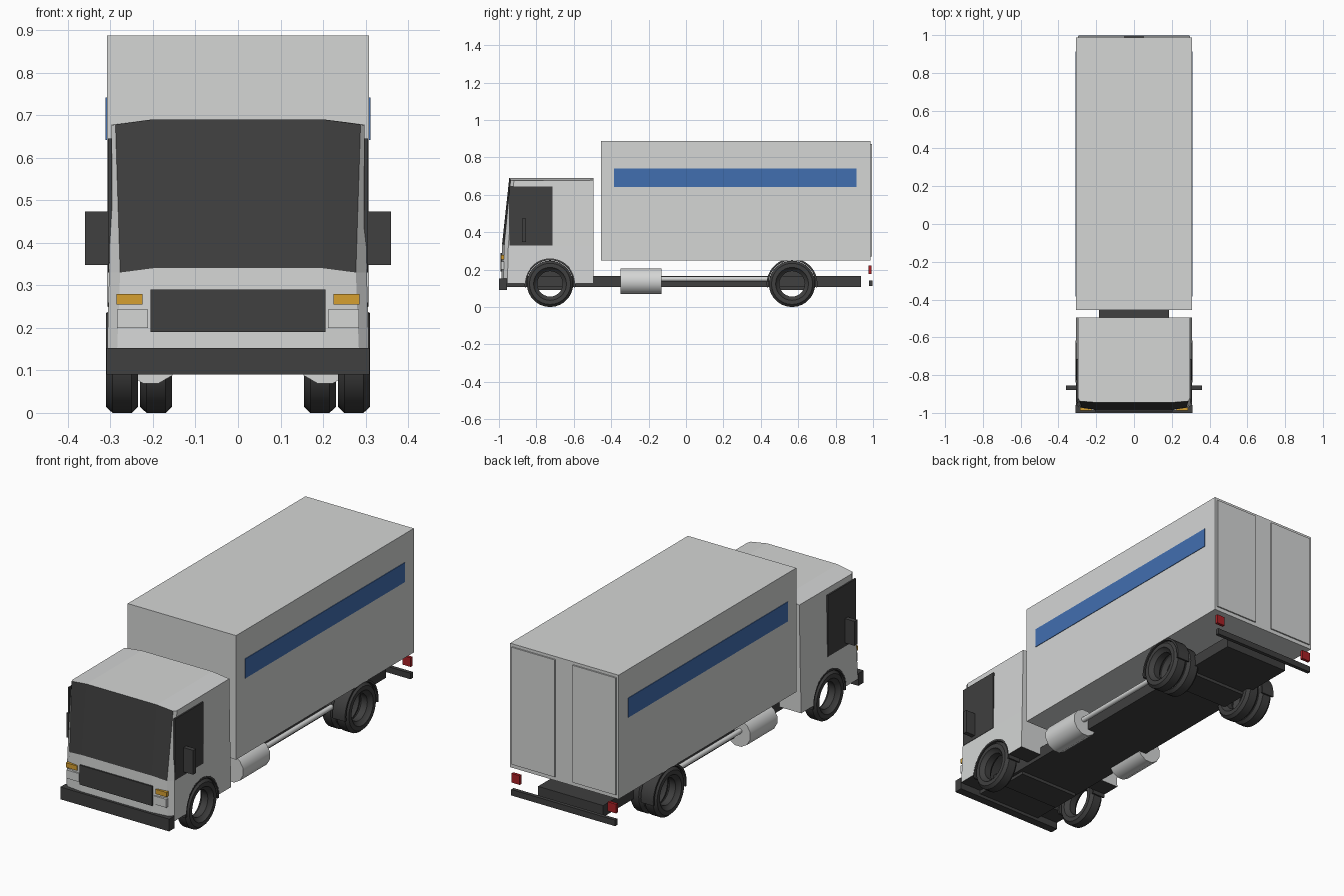
import bpy, bmesh
from math import cos, sin, pi, radians
from mathutils import Matrix

if "Cube" in bpy.data.objects:
    bpy.data.objects.remove(bpy.data.objects["Cube"])


def material(name, r, g, b):
    m = bpy.data.materials.new(name)
    m.use_nodes = True
    m.diffuse_color = (r, g, b, 1)
    m.node_tree.nodes["Principled BSDF"].inputs["Base Color"].default_value = (r, g, b, 1)
    return m


LIGHT = material("light_grey_paint", .66, .67, .665)
DARK = material("dark_grey", .05, .05, .05)
BLUE = material("stripe_blue", .053, .156, .434)
AMBER = material("indicator_amber", .67, .35, .03)
RED = material("tail_light_red", .40, .015, .019)


def finish(name, bm, *mats, smooth=False):
    bmesh.ops.recalc_face_normals(bm, faces=bm.faces)
    mesh = bpy.data.meshes.new(name)
    bm.to_mesh(mesh)
    bm.free()
    for m in mats:
        mesh.materials.append(m)
    ob = bpy.data.objects.new(name, mesh)
    bpy.context.collection.objects.link(ob)
    bpy.ops.object.select_all(action='DESELECT')
    ob.select_set(True)
    bpy.context.view_layer.objects.active = ob
    if smooth:
        bpy.ops.object.shade_smooth_by_angle(angle=radians(35))
    return ob


def box(name, mat, xs, ys, zs):
    bm = bmesh.new()
    bmesh.ops.create_cube(bm, size=1)
    for v in bm.verts:
        v.co = [a + (b - a) * (c + .5) for (a, b), c in zip((xs, ys, zs), v.co)]
    return finish(name, bm, mat)


def pair(name, mat, xs, ys, zs):
    box(name + "_left", mat, xs, ys, zs)
    box(name + "_right", mat, (-xs[1], -xs[0]), ys, zs)


def cylinder(name, mats, axis, centre, radius, length, sides, index=0):
    bm = bmesh.new()
    bmesh.ops.create_cone(bm, cap_ends=True, segments=sides, radius1=radius,
                          radius2=radius, depth=length)
    # Start half a step round so that a flat side points down
    bm.transform(Matrix.Translation(centre) @ Matrix.Rotation(pi / 2, 4, axis)
                 @ Matrix.Rotation(pi / sides, 4, 'Z'))
    for f in bm.faces:
        f.material_index = index
    return finish(name, bm, *mats, smooth=True)


def loft(bm, rings):
    """Join closed rings of points with quads, return rows of vertices."""
    rows = [[bm.verts.new(p) for p in ring] for ring in rings]
    n = len(rows[0])
    for a, b in zip(rows, rows[1:]):
        for i in range(n):
            bm.faces.new((a[i], a[(i + 1) % n], b[(i + 1) % n], b[i]))
    return rows


FRONT_Y, REAR_Y, AXLE_Z = -.727, .567, .124

# Cargo box, side stripes and rear doors
box("cargo_box", LIGHT, (-.308, .308), (-.455, .987), (.25, .887))
pair("side_stripe", BLUE, (.304, .311), (-.385, .912), (.641, .741))
pair("rear_door", LIGHT, (.05, .296), (.98, .994), (.27, .872))

# Cab: half outlines from front centre to back, at floor, belt and roof
levels = [
    [(.2, -.987, .125), (.285, -.976, .125), (.308, -.955, .125),
     (.308, -.495, .125), (.2, -.495, .125)],
    [(.2, -.983, .34), (.277, -.972, .33), (.303, -.95, .33),
     (.303, -.495, .33), (.2, -.495, .34)],
    [(.2, -.945, .69), (.288, -.938, .678), (.297, -.92, .676),
     (.297, -.495, .678), (.2, -.495, .69)],
]
bm = bmesh.new()
rows = loft(bm, [h + [(-x, y, z) for x, y, z in reversed(h)] for h in levels])
floor, belt, roof = rows
bm.faces.new(floor).material_index = 1
bm.faces.new(roof[:5])
bm.faces.new(roof[5:])
bm.faces.new((roof[0], roof[4], roof[5], roof[9]))
# Windscreen: the three front faces above the belt
for f in bm.faces:
    c = f.calc_center_median()
    if .4 < c.z < .6 and c.y < -.94 and abs(c.x) < .27:
        f.material_index = 1
cab = finish("cab", bm, LIGHT, DARK)

# Wheel wells cut through the cab
cutter = cylinder("wheel_well_cutter", (LIGHT, DARK), 'Y', (0, FRONT_Y, AXLE_Z),
                  .134, 1, 32, index=1)
cutter.hide_render = True
mod = cab.modifiers.new("wheel_wells", 'BOOLEAN')
mod.operation = 'DIFFERENCE'
mod.solver = 'EXACT'
mod.object = cutter
bpy.context.view_layer.objects.active = cab
bpy.ops.object.modifier_apply(modifier=mod.name)
bpy.data.objects.remove(cutter)

# Cab fittings
pair("side_window", DARK, (.296, .305), (-.945, -.715), (.33, .645))
pair("mirror", DARK, (.303, .36), (-.878, -.855), (.348, .473))
box("grille", DARK, (-.206, .206), (-.992, -.983), (.19, .29))
pair("headlight", LIGHT, (.212, .284), (-.988, -.972), (.2, .243))
pair("indicator", AMBER, (.224, .286), (-.988, -.972), (.255, .279))
box("front_bumper", DARK, (-.309, .309), (-1, -.957), (.09, .153))

# Chassis, axles and rear fittings
box("chassis", DARK, (-.185, .185), (-.96, .936), (.106, .165))
for name, y in (("front_axle", FRONT_Y), ("rear_axle", REAR_Y)):
    box(name, DARK, (-.17, .17), (y - .075, y + .075), (.09, .2))
box("rear_bumper", DARK, (-.295, .295), (.978, .997), (.112, .143))
pair("tail_light", RED, (.25, .297), (.977, .992), (.176, .223))


def wheel(name, side, outer, y):
    """Open ring turned about the axle; profile is depth from outer side, radius."""
    profile = [(.02, .068), (.008, .084), (0, .088), (0, .11), (.015, .124),
               (.06, .124), (.075, .11), (.075, .088), (.055, .068)]
    n = 28
    bm = bmesh.new()
    rings = []
    for i in range(n + 1):
        a = 2 * pi * i / n
        rings.append([(side * (outer - d), y + r * cos(a), AXLE_Z + r * sin(a))
                      for d, r in profile])
    loft(bm, rings)
    bmesh.ops.remove_doubles(bm, verts=bm.verts, dist=1e-5)
    finish(name, bm, DARK, smooth=True)


def mudguard(name, side, y):
    section = [(.235, .126), (.306, .126), (.306, .136), (.235, .136)]
    n = 20
    bm = bmesh.new()
    rings = []
    for i in range(n + 1):
        a = radians(-8 + 196 * i / n)
        rings.append([(side * x, y + r * cos(a), AXLE_Z + r * sin(a))
                      for x, r in section])
    rows = loft(bm, rings)
    bm.faces.new(rows[0])
    bm.faces.new(rows[-1])
    finish(name, bm, DARK, smooth=True)


# Wheels, mudguards, tanks and pipes on both sides
for side, tag in ((1, "left"), (-1, "right")):
    wheel("front_wheel_" + tag, side, .31, FRONT_Y)
    wheel("rear_outer_wheel_" + tag, side, .31, REAR_Y)
    wheel("rear_inner_wheel_" + tag, side, .23, REAR_Y)
    mudguard("front_mudguard_" + tag, side, FRONT_Y)
    mudguard("rear_mudguard_" + tag, side, REAR_Y)
    cylinder("tank_" + tag, (LIGHT,), 'X', (side * .205, -.24, .138), .071, .22, 12)
    cylinder("pipe_" + tag, (LIGHT,), 'X', (side * .215, .15, .15), .013, .6, 12)
